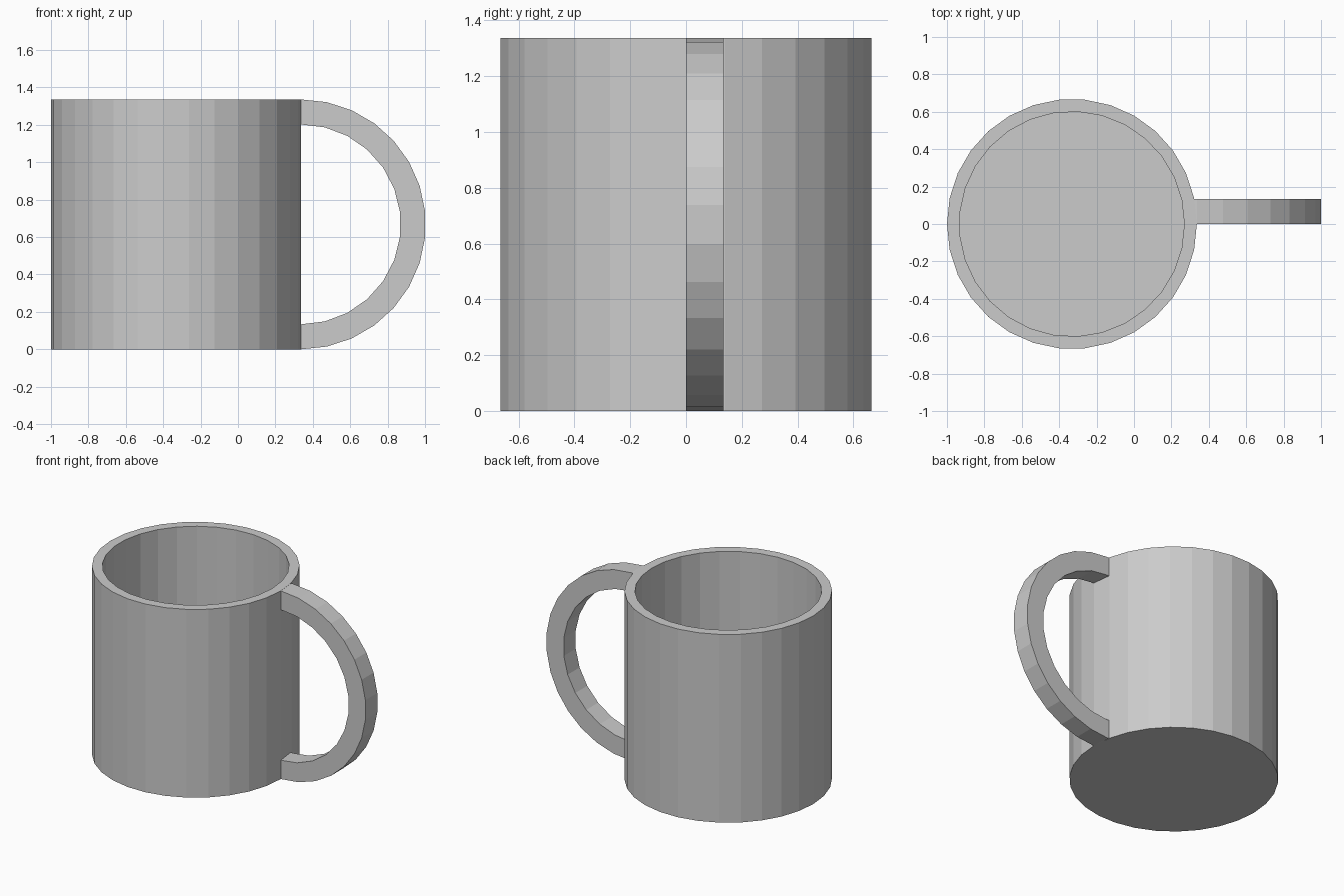
import bpy
from math import pi

if "Cube" in bpy.data.objects:
    bpy.data.objects.remove(bpy.data.objects["Cube"])

U = 0.0668            # wall thickness; every size is a multiple of it
R = 10 * U            # outer radius of cup and handle
CX = R - 1            # cup axis
HX = CX + R           # handle ring centre


def cylinder(name, sides, radius, depth, loc, rot):
    bpy.ops.mesh.primitive_cylinder_add(vertices=sides, radius=radius, depth=depth,
                                        location=loc, rotation=rot)
    ob = bpy.context.object
    ob.name = name
    bpy.ops.object.transform_apply(location=False, rotation=True, scale=False)
    return ob


def combine(ob, other, operation):
    mod = ob.modifiers.new(operation, 'BOOLEAN')
    mod.operation = operation
    mod.solver = 'EXACT'
    mod.object = other
    bpy.context.view_layer.objects.active = ob
    bpy.ops.object.modifier_apply(modifier=mod.name)
    bpy.data.objects.remove(other, do_unlink=True)


# Cup body, a solid cylinder standing on the ground
mug = cylinder("mug", 30, R, 2 * R, (CX, 0, R), (0, 0, -pi / 2))

# Handle: flat ring, its left half buried in the body
handle = cylinder("handle", 30, R, 2 * U, (HX, U, R), (pi / 2, 0, 0))
hole = cylinder("handle_hole", 26, 8 * U, 4 * U, (HX, U, R), (pi / 2, 0, 0))
combine(handle, hole, 'DIFFERENCE')
combine(mug, handle, 'UNION')

# Hollow inside, leaving a floor one wall thick
bore = cylinder("bore", 29, 9 * U, 2 * R, (CX, 0, R + U), (0, 0, -pi / 2))
combine(mug, bore, 'DIFFERENCE')
